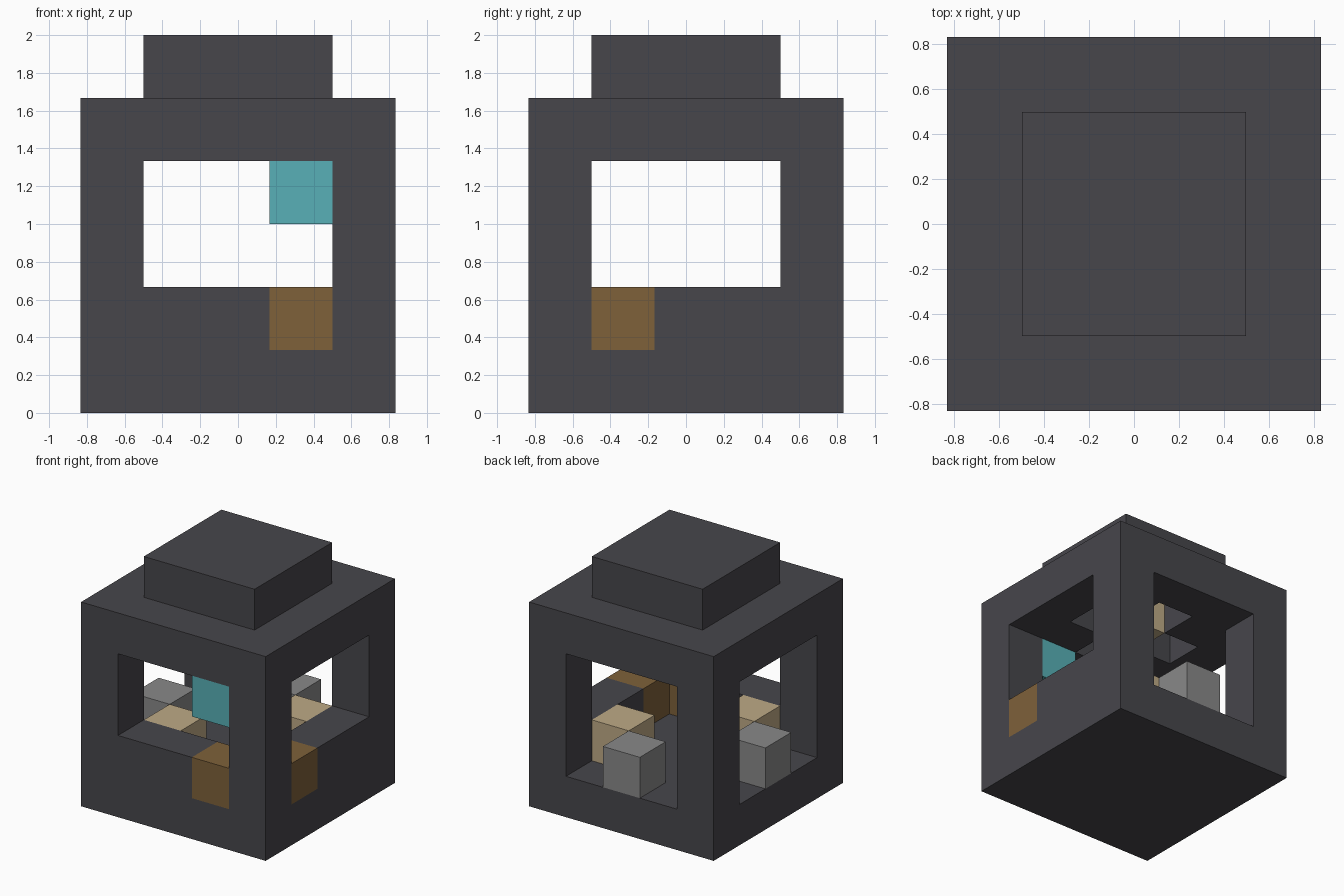
import bpy
import bmesh
from mathutils import Vector
from itertools import product

cube = bpy.data.objects.get("Cube")
if cube:
    bpy.data.objects.remove(cube, do_unlink=True)

UNIT = 1 / 3   # edge of one building block


def srgb(r, g, b):
    lin = lambda c: c / 12.92 if c <= 0.04045 else ((c + 0.055) / 1.055) ** 2.4
    return (*(lin(c / 255) for c in (r, g, b)), 1)


def material(name, *rgb):
    mat = bpy.data.materials.new(name)
    mat.use_nodes = True
    mat.diffuse_color = srgb(*rgb)
    mat.node_tree.nodes["Principled BSDF"].inputs["Base Color"].default_value = srgb(*rgb)
    return mat


def build(name, cells, mat):
    """Skin a set of grid blocks with their outer faces only."""
    cells = set(cells)
    bm = bmesh.new()
    for cell in cells:
        centre = (Vector(cell) + Vector((-2, -2, 0.5))) * UNIT
        for axis, sign in product(range(3), (-1, 1)):
            beside = list(cell)
            beside[axis] += sign
            if tuple(beside) in cells:
                continue
            n, u = Vector(), Vector()
            n[axis] = sign
            u[(axis + 1) % 3] = 1
            v = n.cross(u)
            corners = (-u - v, u - v, u + v, v - u)
            bm.faces.new([bm.verts.new(centre + (n + c) * UNIT / 2) for c in corners])
    bmesh.ops.remove_doubles(bm, verts=bm.verts, dist=0.001)
    mesh = bpy.data.meshes.new(name)
    bm.to_mesh(mesh)
    bm.free()
    mesh.materials.append(mat)
    obj = bpy.data.objects.new(name, mesh)
    bpy.context.collection.objects.link(obj)
    return obj


def in_frame(i, j, k):
    if k == 0:                                  # solid base
        return True
    if k == 4:                                  # roof with a cross-shaped recess
        return abs(i - 2) + abs(j - 2) > 1
    if k == 5:                                  # raised cap
        return 1 <= i <= 3 and 1 <= j <= 3
    if i in (0, 4) and j in (0, 4):             # corner posts
        return True
    front_sill = j == 0 and i in (1, 2)
    side_sill = i == 4 and j in (2, 3)
    return k == 1 and (front_sill or side_sill)


dark = material("charcoal", 71, 70, 75)
brown = material("brown", 126, 97, 58)
teal = material("teal", 88, 176, 183)
sand = material("sand", 190, 170, 134)
grey = material("grey", 137, 137, 137)

# Frame: base, posts, sills, roof and cap in one skin
build("lantern_frame", [c for c in product(range(5), range(5), range(6)) if in_frame(*c)], dark)

# Coloured blocks
for name, cell, mat in (
    ("front_brown_block", (3, 0, 1), brown),
    ("side_brown_block", (4, 1, 1), brown),
    ("teal_block", (3, 0, 3), teal),
    ("front_sand_block", (1, 1, 1), sand),
    ("back_sand_block", (3, 3, 1), sand),
    ("roof_sand_block", (2, 2, 4), sand),
    ("back_grey_block", (2, 4, 1), grey),
    ("side_grey_block", (0, 2, 1), grey),
):
    build(name, [cell], mat)
